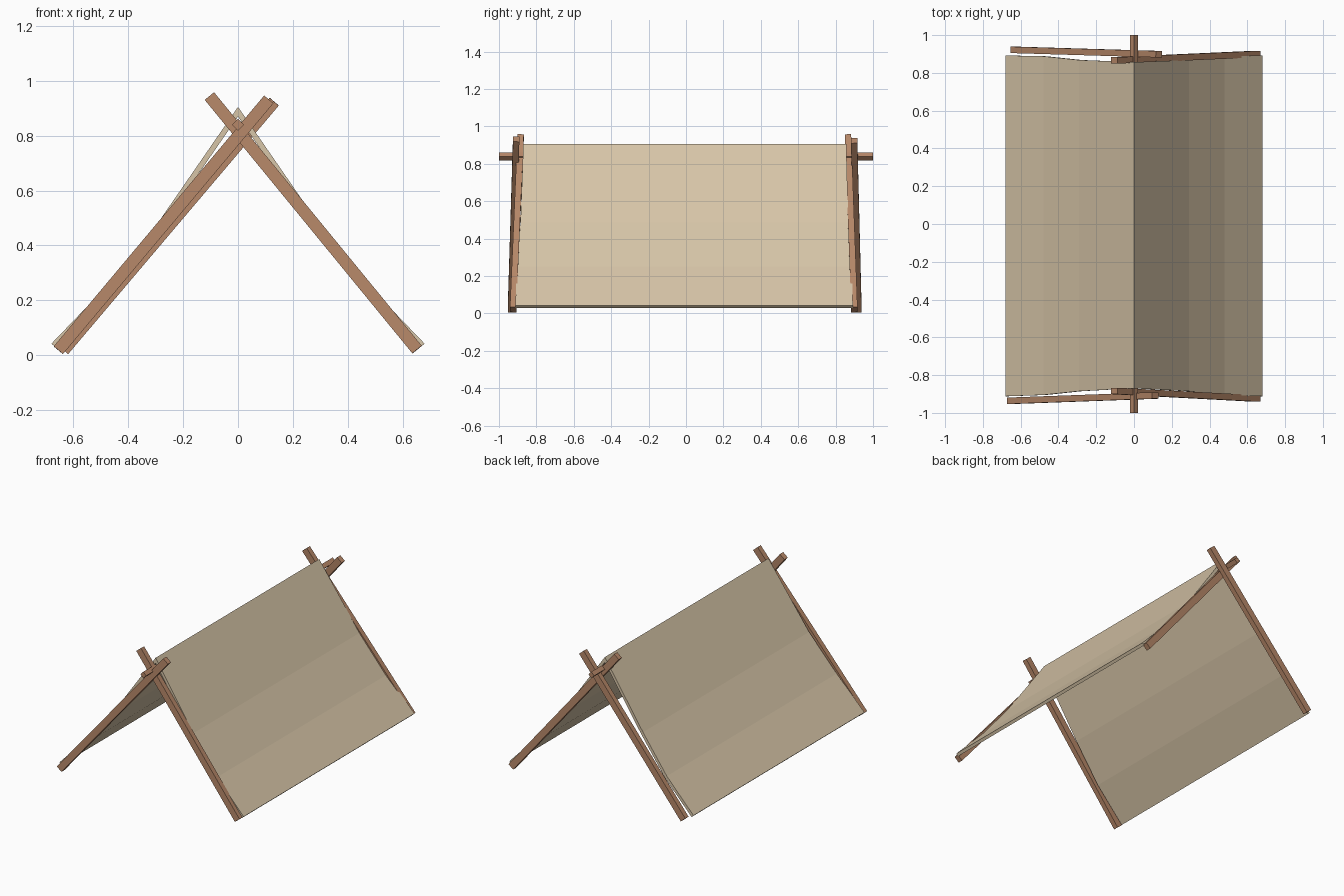
import bpy
from mathutils import Vector, Matrix

cube = bpy.data.objects.get("Cube")
if cube:
    bpy.data.objects.remove(cube, do_unlink=True)


def material(name, rgb):
    mat = bpy.data.materials.new(name)
    mat.use_nodes = True
    mat.diffuse_color = (*rgb, 1)
    bsdf = mat.node_tree.nodes["Principled BSDF"]
    bsdf.inputs["Base Color"].default_value = (*rgb, 1)
    bsdf.inputs["Roughness"].default_value = 0.9
    return mat


WOOD = material("brown wood", (0.47, 0.245, 0.14))
CANVAS = material("beige canvas", (0.68, 0.56, 0.39))


def add_mesh(name, verts, faces, mat):
    mesh = bpy.data.meshes.new(name)
    mesh.from_pydata(verts, [], faces)
    mesh.materials.append(mat)
    obj = bpy.data.objects.new(name, mesh)
    bpy.context.collection.objects.link(obj)
    return obj


def beam(name, start, end, side, width, depth):
    """Square-cut pole between two points; side is roughly the depth direction."""
    start, end = Vector(start), Vector(end)
    along = (end - start).normalized()
    across = along.cross(Vector(side)).normalized()
    out = across.cross(along)
    corners = [(-1, -1), (1, -1), (1, 1), (-1, 1)]
    verts = [p + across * (a * width / 2) + out * (b * depth / 2)
             for p in (start, end) for a, b in corners]
    faces = [(3, 2, 1, 0), (4, 5, 6, 7)]
    faces += [(i, (i + 1) % 4, (i + 1) % 4 + 4, i + 4) for i in range(4)]
    obj = add_mesh(name, verts, faces, WOOD)
    # Keep every face pointing outward
    import bmesh
    bm = bmesh.new()
    bm.from_mesh(obj.data)
    bmesh.ops.recalc_face_normals(bm, faces=bm.faces)
    bm.to_mesh(obj.data)
    bm.free()
    return obj


# Crossed poles at both ends, splayed outward at the feet
FRONT = (0, -1, 0)
beam("front_right_pole", (-0.655, -0.936, 0.018), (0.112, -0.908, 0.932), FRONT, 0.044, 0.034)
beam("front_left_pole", (0.653, -0.924, 0.02), (-0.104, -0.884, 0.944), FRONT, 0.044, 0.034)
beam("back_right_pole", (-0.636, 0.922, 0.018), (0.132, 0.899, 0.924), FRONT, 0.044, 0.034)
beam("back_left_pole", (0.653, 0.9, 0.02), (-0.104, 0.866, 0.944), FRONT, 0.044, 0.034)

# Ridge pole, turned edge up
beam("ridge_pole", (0, -1, 0.84), (0, 1, 0.84), (1, 0, 1), 0.03, 0.03)

# Sagging canvas sheet: half profile as (x, z, front y, back y), mirrored over the ridge
half = [(0.68, 0.042, -0.912, 0.892), (0.48, 0.25, -0.905, 0.888),
        (0.29, 0.485, -0.885, 0.868), (0, 0.905, -0.87, 0.857)]
profile = [(-x, z, f, b) for x, z, f, b in half] + half[-2::-1]
verts = [p for x, z, f, b in profile for p in ((x, f, z), (x, b, z))]
faces = [(2 * i, 2 * i + 2, 2 * i + 3, 2 * i + 1) for i in range(len(profile) - 1)]
sheet = add_mesh("canvas_sheet", verts, faces, CANVAS)
solid = sheet.modifiers.new("thickness", "SOLIDIFY")
solid.thickness = 0.02
solid.offset = -1
solid.use_even_offset = True
